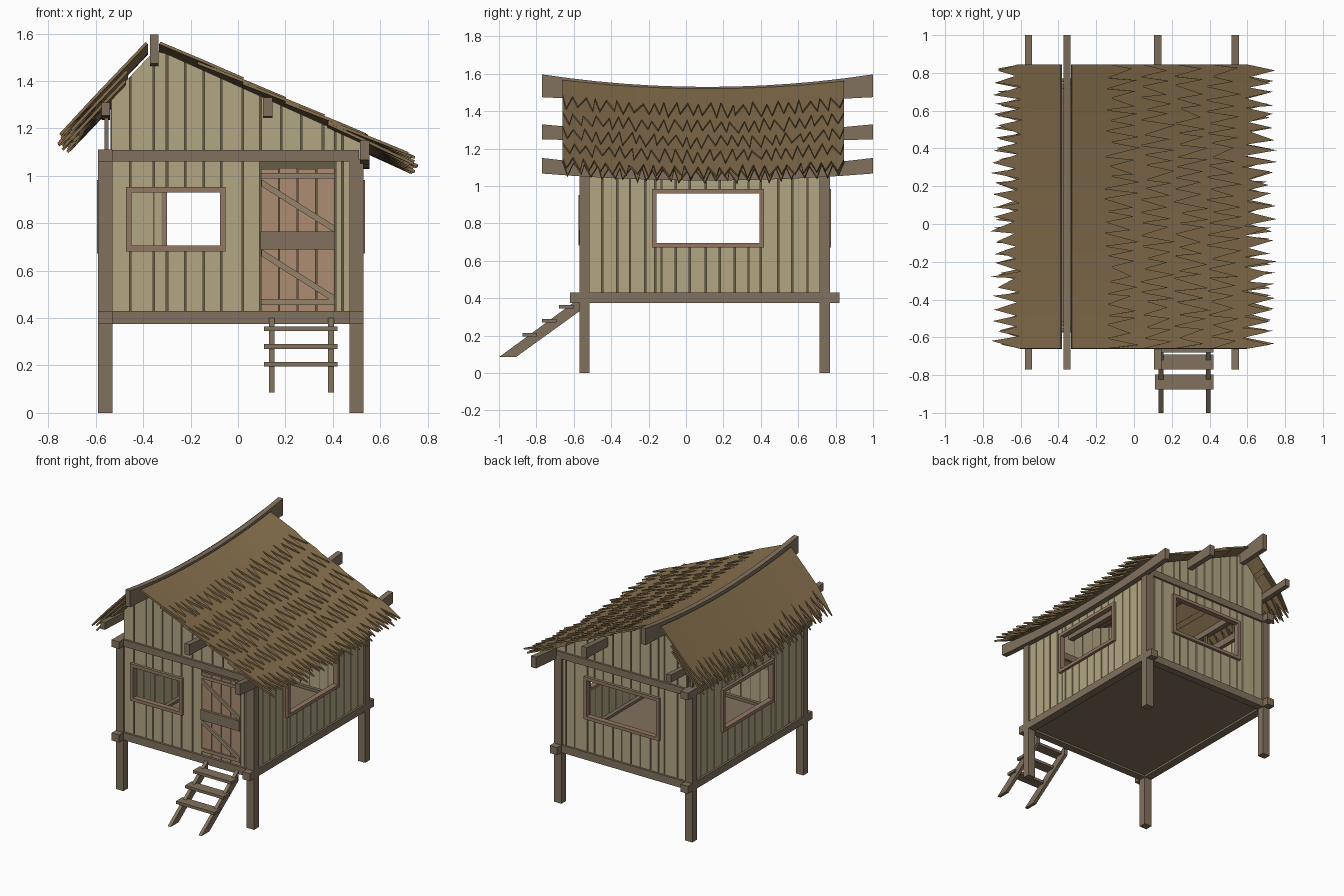
import bpy, bmesh, random
from mathutils import Vector

if "Cube" in bpy.data.objects:
    bpy.data.objects.remove(bpy.data.objects["Cube"])
random.seed(4)

def material(name, *c):
    m = bpy.data.materials.new(name)
    m.diffuse_color = (*c, 1)
    m.use_nodes = True
    m.node_tree.nodes["Principled BSDF"].inputs["Base Color"].default_value = m.diffuse_color
    return m

BEAM = material("beam_wood", .22, .165, .11)
PLANK = material("plank_wood", .45, .39, .23)
DARK = material("dark_wood", .13, .11, .06)
FRAME = material("frame_wood", .29, .19, .125)
DOOR = material("door_wood", .42, .27, .17)
BRACE = material("brace_wood", .30, .23, .145)
THATCH = material("thatch", .24, .16, .075)

def finish(name, bm, mat):
    bmesh.ops.recalc_face_normals(bm, faces=bm.faces)
    me = bpy.data.meshes.new(name)
    bm.to_mesh(me)
    bm.free()
    me.materials.append(mat)
    ob = bpy.data.objects.new(name, me)
    bpy.context.collection.objects.link(ob)
    return ob

def prism(bm, pts, vec):
    a = [bm.verts.new(p) for p in pts]
    b = [bm.verts.new(Vector(p) + Vector(vec)) for p in pts]
    n = len(a)
    bm.faces.new(a)
    bm.faces.new(b)
    for i in range(n):
        bm.faces.new((a[i], a[(i + 1) % n], b[(i + 1) % n], b[i]))

def box(bm, x0, x1, y0, y1, z0, z1):
    prism(bm, [(x0, y0, z0), (x1, y0, z0), (x1, y1, z0), (x0, y1, z0)], (0, 0, z1 - z0))

def boxes(name, mat, items):
    bm = bmesh.new()
    for b in items:
        box(bm, *b)
    return finish(name, bm, mat)

# Roof surface: both slopes sag toward the middle of the ridge
def sag(y):
    return .06 * ((y - .115) / .885) ** 2

def right_roof(x, y):
    return 1.519 - .45 * (x + .33) + sag(y)

def left_roof(x, y):
    return 1.514 + 1.05 * (x + .39) + sag(y)

def gable(y):
    return lambda x: min(right_roof(x, y) - .025, left_roof(x, y) - .06)

# Posts, floor and frame beams
XS, YS = [(-.59, -.53), (.47, .53)], [(-.57, -.515), (.715, .77)]
boxes("corner_posts", BEAM, [(*x, *y, 0, 1.07) for x in XS for y in YS])
boxes("floor", BEAM, [(-.54, .48, -.53, .73, .39, .41)])
boxes("lower_side_beams", BEAM, [(*x, -.62, .82, .375, .43) for x in XS])
boxes("lower_cross_beams", BEAM, [(-.53, .47, *y, .375, .43) for y in YS])
boxes("upper_side_beam", BEAM, [(-.59, -.53, -.62, .82, 1.06, 1.112)])
boxes("upper_cross_beams", BEAM, [(-.53, .51, *y, 1.06, 1.11) for y in YS])
boxes("eave_struts", BEAM, [(-.563, -.546, y, y + .018, 1.11, 1.25)
                            for y in (-.5, -.2, .11, .42, .71)])

# Plank walls with a thin darker lining behind the gaps
def planks(name, mat, axis, pos, depth, a0, a1, top, hole, gap, keys=()):
    ha, hb, hz0, hz1 = hole
    keys = [a0, a1, ha, hb, *keys]
    n = round((a1 - a0) / .078)
    grid = [a0 + (a1 - a0) * i / n + random.uniform(-.006, .006) for i in range(1, n)]
    seams = sorted(keys + [g for g in grid if min(abs(g - k) for k in keys) > .03])
    bm = bmesh.new()
    for s, e in zip(seams, seams[1:]):
        s, e = s + gap, e - gap
        inside = ha < (s + e) / 2 < hb
        spans = [(.40, .40, top(s), top(e))]
        if inside:
            spans = [(hz1, hz1, top(s), top(e))]
            if hz0 > .45:
                spans.append((.40, .40, hz0, hz0))
        for l0, l1, t0, t1 in spans:
            pts = [(s, l0), (e, l1), (e, t1), (s, t0)]
            if axis == 'x':
                prism(bm, [(a, pos, z) for a, z in pts], (0, depth, 0))
            else:
                prism(bm, [(pos, a, z) for a, z in pts], (depth, 0, 0))
    finish(name, bm, mat)

def wall(name, axis, pos, inward, a0, a1, top, hole, keys=()):
    planks(name + "_planks", PLANK, axis, pos, .018 * inward, a0, a1, top, hole, .0035, keys)
    planks(name + "_lining", DARK, axis, pos + .012 * inward, .004 * inward, a0, a1, top, hole, 0, keys)

FW, BW, SW = (-.455, -.07, .70, .935), (-.305, .27, .69, .965), (-.165, .4, .69, .965)
# The front wall is split beside the door so that it can hold two openings
wall("front_left_wall", 'x', -.555, 1, -.537, .02, gable(-.55), FW, (-.355,))
wall("front_right_wall", 'x', -.555, 1, .02, .52, gable(-.55), (.095, .41, .40, 1.06))
wall("back_wall", 'x', .755, -1, -.537, .52, gable(.75), BW, (-.355,))
wall("left_wall", 'y', -.575, 1, -.53, .73, lambda a: 1.07, SW)
wall("right_wall", 'y', .515, -1, -.53, .73, lambda a: 1.08, SW)

# Window frames
def window(name, axis, c, hole):
    a0, a1, z0, z1 = hole
    w, d, i = .018, .02, .006
    parts = [(a0 - w, a0 + i, z0 - w, z1 + w), (a1 - i, a1 + w, z0 - w, z1 + w),
             (a0 + i, a1 - i, z0 - w, z0 + i), (a0 + i, a1 - i, z1 - i, z1 + w)]
    if axis == 'x':
        boxes(name, FRAME, [(a, b, c - d, c + d, l, h) for a, b, l, h in parts])
    else:
        boxes(name, FRAME, [(c - d, c + d, a, b, l, h) for a, b, l, h in parts])

window("front_window_frame", 'x', -.555, FW)
window("back_window_frame", 'x', .755, BW)
window("left_window_frame", 'y', -.575, SW)
window("right_window_frame", 'y', .515, SW)

# Door with rails and two diagonal braces
boxes("door_planks", DOOR, [(.097 + .0785 * i, .171 + .0785 * i, -.553, -.535, .43, 1.03 + .004 * (i % 2))
                            for i in range(4)])
boxes("door_lining", DARK, [(.095, .41, -.54, -.532, .43, 1.06)])
boxes("door_middle_board", BEAM, [(.095, .41, -.572, -.55, .69, .765)])
boxes("door_rails", BRACE, [(.097, .41, -.562, -.55, .455, .48), (.097, .41, -.562, -.55, .99, 1.012)])
bm = bmesh.new()
for z in (.69, .985):
    prism(bm, [(.1, -.564, z), (.1, -.564, z - .03), (.408, -.564, z - .225), (.408, -.564, z - .195)],
          (0, .014, 0))
finish("door_braces", bm, BRACE)

# Ladder
bm = bmesh.new()
for x in (.13, .38):
    prism(bm, [(x, -1, .085), (x, -.91, .085), (x, -.57, .33), (x, -.57, .40)], (.025, 0, 0))
finish("ladder_rails", bm, BEAM)
boxes("ladder_steps", BEAM, [(.11, .42, y, y + .078, z, z + .02)
                             for y, z in ((-.875, .195), (-.77, .27), (-.68, .345))])

# Sagging roof beams: x range, middle z range, end z range
def roof_beam(name, x0, x1, mid, end):
    bm, rings = bmesh.new(), []
    for i in range(13):
        y = -.77 + 1.77 * i / 12
        t = ((y - .115) / .885) ** 2
        lo, hi = (m + (e - m) * t for m, e in zip(mid, end))
        rings.append([bm.verts.new(p) for p in ((x0, y, lo), (x1, y, lo), (x1, y, hi), (x0, y, hi))])
    for a, b in zip(rings, rings[1:]):
        for k in range(4):
            bm.faces.new((a[k], a[(k + 1) % 4], b[(k + 1) % 4], b[k]))
    bm.faces.new(rings[0])
    bm.faces.new(rings[-1])
    finish(name, bm, BEAM)

roof_beam("ridge_beam", -.372, -.335, (1.45, 1.53), (1.475, 1.597))
roof_beam("middle_roof_beam", .105, .145, (1.235, 1.285), (1.25, 1.33))
roof_beam("right_eave_beam", .515, .555, (1.03, 1.095), (1.067, 1.15))
roof_beam("left_eave_beam", -.577, -.54, (1.235, 1.28), (1.255, 1.31))

# Thatch sheets ending in a row of jagged spikes
def thatch(name, surf, x0, tip, spike, lift0, lift1, shift=0):
    bm, n = bmesh.new(), 25
    d = 1 if tip > x0 else -1
    rows = []
    for i in range(2 * n + 1):
        y = -.66 + 1.505 * i / (2 * n)
        x = tip - d * (random.uniform(0, .05) if i % 2 else spike + random.uniform(-.02, .02))
        yb = y + (random.uniform(-.012, .012) if 0 < i < 2 * n else 0)
        lift = lift0 + (lift1 - lift0) * (x - x0) / (tip - x0)
        rows.append((bm.verts.new((x0 + shift, y, surf(x0, y) + lift0)),
                     bm.verts.new((x + shift, yb, surf(x, yb) + lift))))
    for (a, b), (c, e) in zip(rows, rows[1:]):
        bm.faces.new((a, b, e, c))
    ob = finish(name, bm, THATCH)
    m = ob.modifiers.new("thickness", 'SOLIDIFY')
    m.thickness, m.offset = .012, 0

starts = [-.33, -.17, .02, .2, .38]
for i, tip in enumerate((.03, .22, .40, .57, .76)):
    thatch(f"right_thatch_{i + 1}", right_roof, starts[i], tip, .17, -.004 if i == 0 else -.016, .006)
thatch("right_eave_thatch", right_roof, .38, .75, .17, -.025, -.028)
for i, (x0, tip) in enumerate(((-.385, -.76), (-.48, -.755), (-.5, -.745))):
    thatch(f"left_thatch_{i + 1}", left_roof, x0, tip, .15, -.004 - .02 * i, -.004 - .02 * i, .012 * i)
